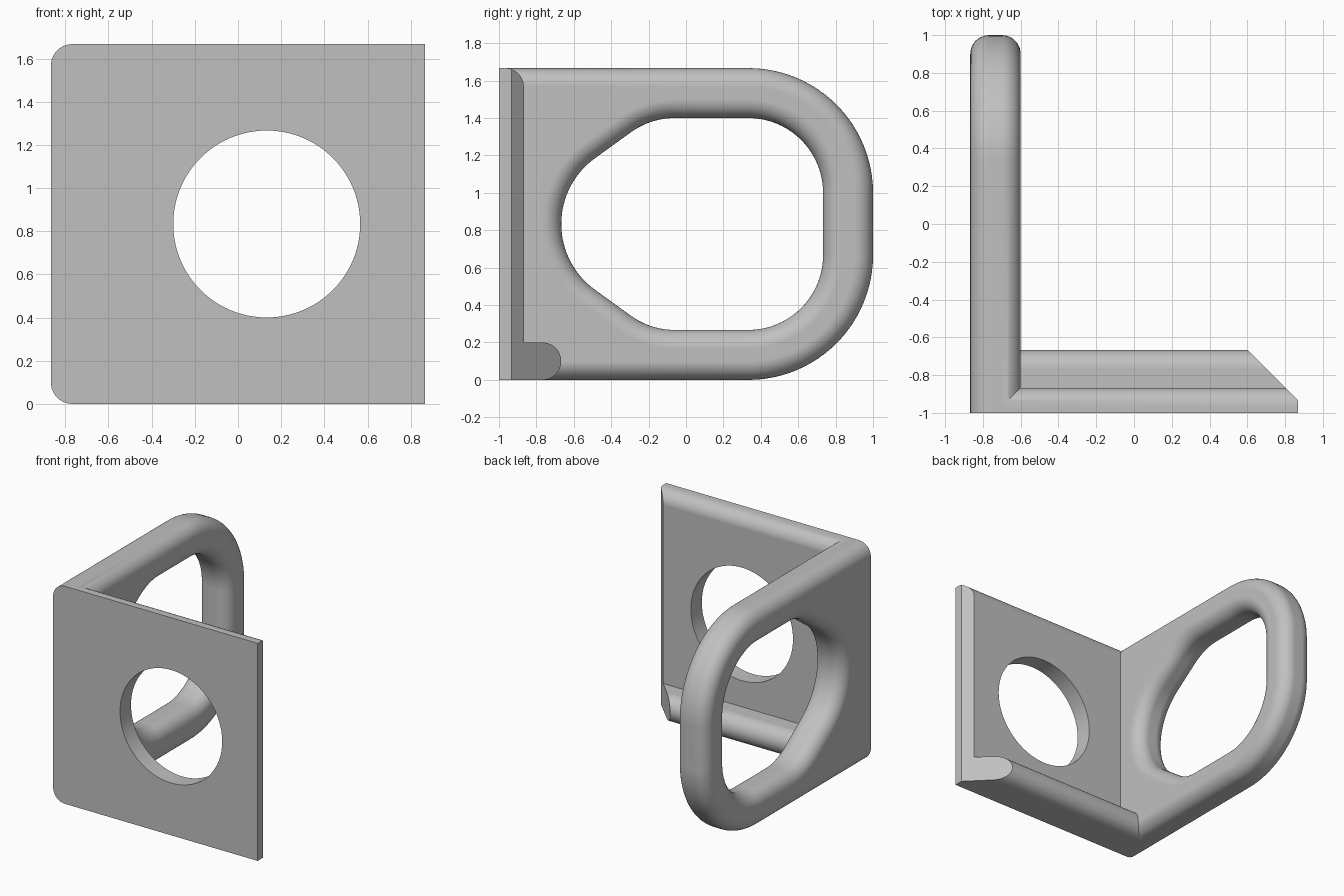
import bpy, bmesh
from math import cos, sin, radians, pi
from mathutils import Vector, Matrix

cube = bpy.data.objects.get("Cube")
if cube:
    bpy.data.objects.remove(cube, do_unlink=True)

H = 1.667            # height
X0, X1 = -0.867, 0.867
INNER = -0.6         # inner face of the side handle
R = 0.1              # edge rounding
MID = H / 2

grey = bpy.data.materials.new("Light grey")
grey.use_nodes = True
grey.diffuse_color = (0.53, 0.53, 0.53, 1)
grey.node_tree.nodes["Principled BSDF"].inputs["Base Color"].default_value = grey.diffuse_color


def arc(cy, cz, r, a, b, n):
    """Points of an arc in the side plane, angles in degrees."""
    return [(cy + r * cos(radians(a + (b - a) * i / n)),
             cz + r * sin(radians(a + (b - a) * i / n))) for i in range(n + 1)]


def loft(bm, sections):
    """Closed solid through (x, outline) sections."""
    rings = [[bm.verts.new((x, y, z)) for y, z in pts] for x, pts in sections]
    n = len(rings[0])
    for a, b in zip(rings, rings[1:]):
        for i in range(n):
            j = (i + 1) % n
            bm.faces.new((a[i], a[j], b[j], b[i]))
    bm.faces.new(rings[0][::-1])
    bm.faces.new(rings[-1])


def finish(bm, name):
    bmesh.ops.recalc_face_normals(bm, faces=bm.faces)
    mesh = bpy.data.meshes.new(name)
    bm.to_mesh(mesh)
    bm.free()
    mesh.materials.append(grey)
    ob = bpy.data.objects.new(name, mesh)
    bpy.context.collection.objects.link(ob)
    return ob


def boolean(ob, other, operation):
    mod = ob.modifiers.new(operation, 'BOOLEAN')
    mod.operation, mod.solver, mod.object = operation, 'EXACT', other
    bpy.ops.object.select_all(action='DESELECT')
    ob.select_set(True)
    bpy.context.view_layer.objects.active = ob
    bpy.ops.object.modifier_apply(modifier=mod.name)
    bpy.data.objects.remove(other, do_unlink=True)


def handle_outline(d):
    r = 0.667 - d
    return ([(-1, d)] + arc(0.333, 0.667, r, -90, 0, 24)
            + arc(0.333, H - 0.667, r, 0, 90, 24) + [(-1, H - d)])


def opening_outline(d):
    r = 0.4 + d
    top = H - 0.667
    return (arc(0.333, 0.667, r, -90, 0, 20) + arc(0.333, top, r, 0, 90, 20)
            + arc(-0.06, top, r, 90, 126, 10)
            + arc(-0.234, MID, 0.433 + d, 126, 234, 30)
            + arc(-0.06, 0.667, r, 234, 270, 10))


def rounded_sections(outline):
    """Sections across the handle thickness with rounded edges."""
    steps = [pi / 2 * i / 10 for i in range(11)]
    first = [(X0 + R * (1 - cos(t)), outline(R * (1 - sin(t)))) for t in steps]
    last = [(INNER - R * (1 - cos(t)), outline(R * (1 - sin(t)))) for t in reversed(steps)]
    return first + last


# Side handle
bm = bmesh.new()
loft(bm, rounded_sections(handle_outline))
bracket = finish(bm, "bracket")

# Handle opening with flared, rounded rim
bm = bmesh.new()
wide = opening_outline(R)
loft(bm, [(X0 - 0.1, wide)] + rounded_sections(opening_outline) + [(INNER + 0.1, wide)])
boolean(bracket, finish(bm, "opening_cutter"), 'DIFFERENCE')

# Front plate with bottom lip, mitred at the free end
bm = bmesh.new()
profile = ([(-1, 0)] + arc(-0.767, R, R, -90, 90, 24) + [(-0.867, 2 * R)]
           + arc(-0.867 - R, H - R, R, 0, 90, 12) + [(-1, H)])
loft(bm, [(-0.74, profile), (X1, profile)])
cut = bmesh.ops.bisect_plane(bm, geom=bm.verts[:] + bm.edges[:] + bm.faces[:],
                             plane_co=(X1, -0.933, 0), plane_no=Vector((1, 1, 0)).normalized(),
                             clear_outer=True)
edges = [e for e in cut["geom_cut"] if isinstance(e, bmesh.types.BMEdge)]
bmesh.ops.edgeloop_fill(bm, edges=edges)
plate = finish(bm, "front_plate")

# Round hole through the plate
bm = bmesh.new()
place = Matrix.Translation((0.133, -0.93, MID)) @ Matrix.Rotation(pi / 2, 4, 'X')
bmesh.ops.create_cone(bm, cap_ends=True, segments=96, radius1=0.433, radius2=0.433,
                      depth=0.4, matrix=place)
boolean(plate, finish(bm, "hole_cutter"), 'DIFFERENCE')

# Join into one solid and shade
boolean(bracket, plate, 'UNION')
bpy.ops.object.shade_smooth_by_angle(angle=radians(25))
normals = bracket.modifiers.new("Flat face normals", 'WEIGHTED_NORMAL')
normals.keep_sharp = True
